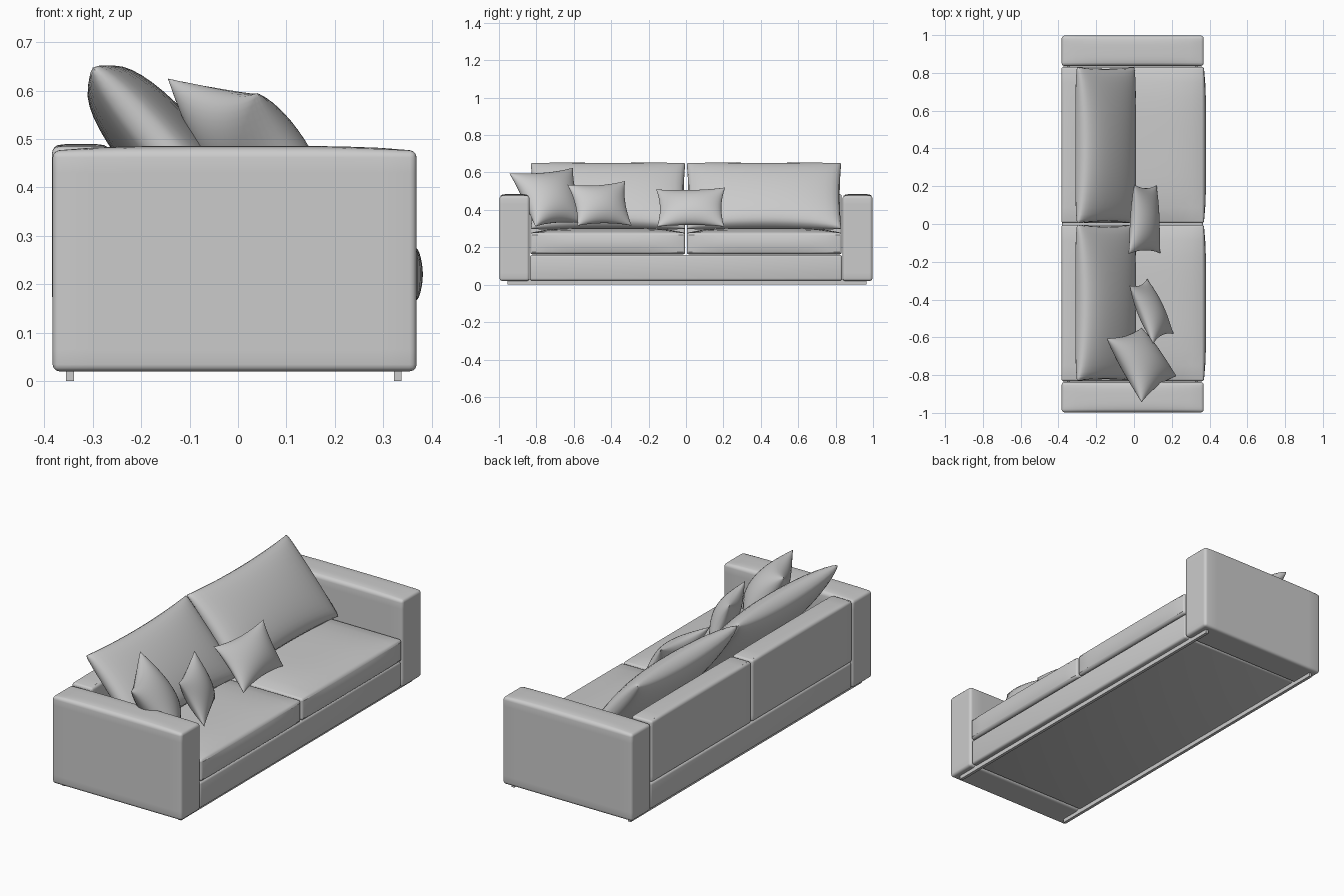
import bpy, bmesh, math
from mathutils import Vector

if "Cube" in bpy.data.objects:
    bpy.data.objects.remove(bpy.data.objects["Cube"])

# One plain upholstery colour
fabric = bpy.data.materials.new("grey_fabric")
fabric.use_nodes = True
GREY = (0.6, 0.6, 0.6, 1)
fabric.diffuse_color = GREY
fabric.node_tree.nodes["Principled BSDF"].inputs["Base Color"].default_value = GREY


def finish(name, bm):
    mesh = bpy.data.meshes.new(name)
    bmesh.ops.recalc_face_normals(bm, faces=bm.faces)
    bm.to_mesh(mesh)
    bm.free()
    mesh.materials.append(fabric)
    ob = bpy.data.objects.new(name, mesh)
    bpy.context.collection.objects.link(ob)
    bpy.ops.object.select_all(action="DESELECT")
    ob.select_set(True)
    bpy.context.view_layer.objects.active = ob
    return ob


def block(name, low, high, bevel=0.012, crown=0.0, front=0.0):
    """Rounded box whose top (crown) and +x side (front) may swell."""
    low, high = Vector(low), Vector(high)
    bm = bmesh.new()
    bmesh.ops.create_cube(bm, size=2)
    if crown or front:
        bmesh.ops.subdivide_edges(bm, edges=bm.edges[:], cuts=9, use_grid_fill=True)
    for v in bm.verts:
        x, y, z = v.co
        v.co = (low + high) / 2 + Vector(a * b for a, b in zip(v.co, (high - low) / 2))
        if z > 0.99:
            v.co.z += crown * (1 - x ** 4) * (1 - y ** 4)
        if x > 0.99:
            v.co.x += front * (1 - z ** 2) * (1 - y ** 4)
    ob = finish(name, bm)
    if bevel:
        mod = ob.modifiers.new("rounded_edges", "BEVEL")
        mod.width, mod.segments = bevel, 3
        mod.limit_method, mod.angle_limit = "ANGLE", math.radians(50)
        bpy.ops.object.modifier_apply(modifier=mod.name)
        bpy.ops.object.shade_smooth_by_angle(angle=math.radians(40))
    return ob


def pillow(name, corners, depth, pinch_u, pinch_v, power, res=20):
    """Stuffed cushion spanning top a, top b, bottom b, bottom a corners."""
    ta, tb, bb, ba = map(Vector, corners)
    normal = (tb - ta + bb - ba).cross(ta - ba + tb - bb).normalized()
    bm = bmesh.new()
    for side in (1, -1):
        made = bmesh.ops.create_grid(bm, x_segments=res, y_segments=res, size=1)
        for vert in made["verts"]:
            # Sine spacing packs rows near the seam for a round edge
            u = math.sin(vert.co.x * math.pi / 2)
            v = math.sin(vert.co.y * math.pi / 2)
            puff = max(0, (1 - u * u) * (1 - v * v)) ** power
            s = (1 + u * (1 - pinch_u * (1 - v * v))) / 2
            t = (1 + v * (1 - pinch_v * (1 - u * u))) / 2
            point = ba.lerp(bb, s).lerp(ta.lerp(tb, s), t)
            vert.co = point + normal * side * depth / 2 * puff
    bmesh.ops.remove_doubles(bm, verts=bm.verts[:], dist=0.0005)
    finish(name, bm)
    bpy.ops.object.shade_smooth_by_angle(angle=math.radians(60))


# Plinth and the two long floor runners
block("base", (-0.38, -0.835, 0.022), (0.365, 0.835, 0.16))
for name, x in (("back_runner", -0.347), ("front_runner", 0.33)):
    block(name, (x - 0.008, -0.955, 0), (x + 0.008, 0.965, 0.03), bevel=0)

# Mirrored halves: arm, back panel, seat cushion, large back cushion
for side, word in ((1, "left"), (-1, "right")):
    def span(a, b):
        return sorted((a * side, b * side))

    y0, y1 = span(0.837, 0.997)
    block(word + "_arm", (-0.383, y0, 0.02), (0.369, y1, 0.476), 0.014, crown=0.01)
    y0, y1 = span(0.005, 0.832)
    block(word + "_back_panel", (-0.384, y0, 0.162), (-0.265, y1, 0.484), 0.014, crown=0.006)
    block(word + "_seat_cushion", (-0.27, y0, 0.163), (0.37, y1, 0.278), 0.018,
          crown=0.026, front=0.012)
    y0, y1 = span(0.004, 0.83)
    pillow(word + "_back_cushion",
           [(-0.3, y0, 0.648), (-0.3, y1, 0.648), (0.0, y1, 0.3), (0.0, y0, 0.3)],
           0.17, 0.02, 0.07, 0.36)

# Loose throw pillows
pillow("middle_throw_pillow",
       [(-0.03, -0.16, 0.51), (0.0, 0.21, 0.52), (0.12, 0.205, 0.31), (0.14, -0.155, 0.31)],
       0.12, 0.1, 0.14, 0.55)
pillow("side_throw_pillow",
       [(0.1, -0.635, 0.535), (-0.025, -0.325, 0.555), (0.07, -0.29, 0.315), (0.21, -0.58, 0.315)],
       0.12, 0.12, 0.14, 0.55)
pillow("corner_throw_pillow",
       [(0.04, -0.945, 0.595), (-0.145, -0.605, 0.625), (0.04, -0.55, 0.33), (0.225, -0.805, 0.31)],
       0.17, 0.1, 0.14, 0.5)
